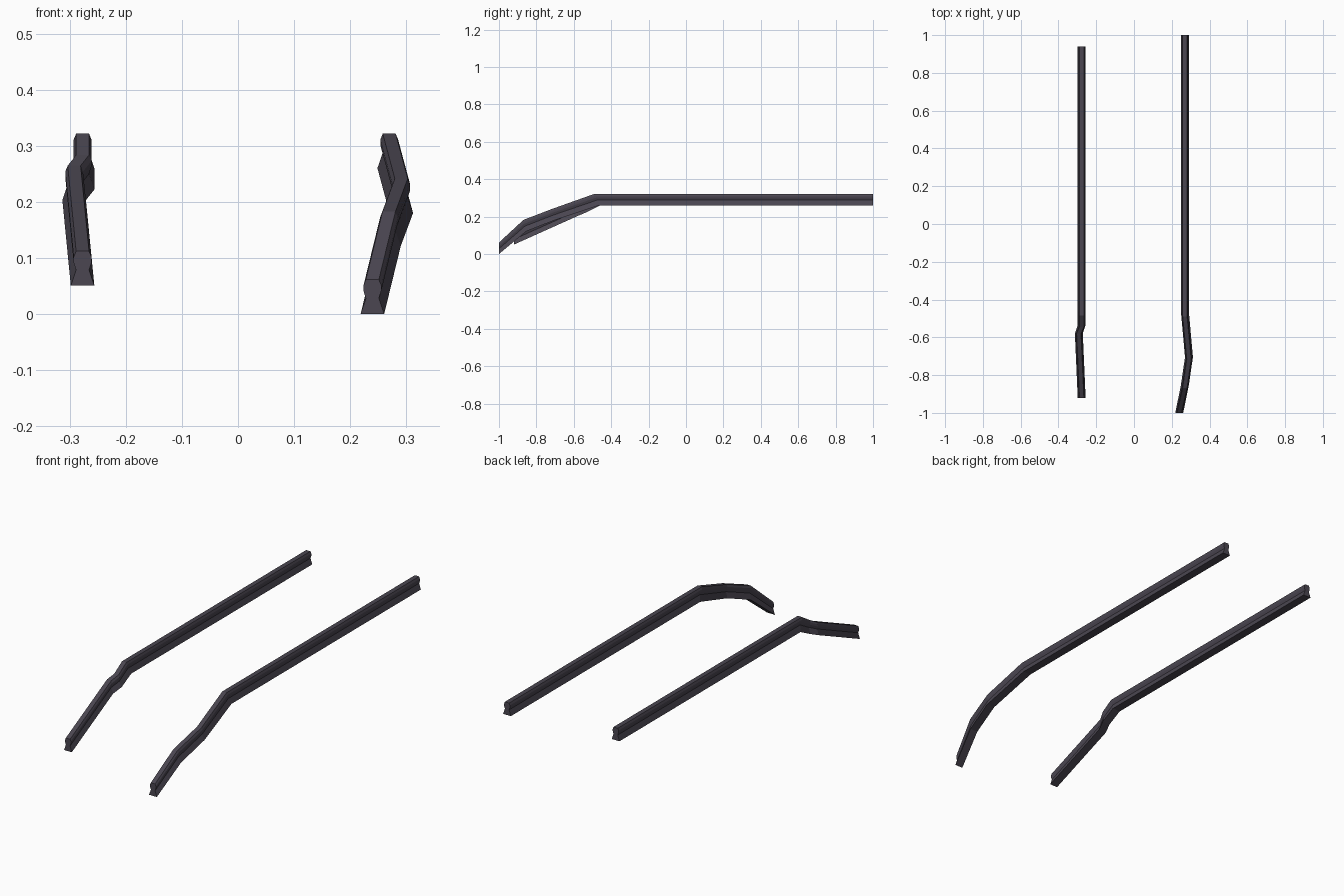
import bpy, bmesh

if "Cube" in bpy.data.objects:
    bpy.data.objects.remove(bpy.data.objects["Cube"])

mat = bpy.data.materials.new("dark iron")
mat.diffuse_color = (0.07, 0.062, 0.083, 1)
mat.use_nodes = True
mat.node_tree.nodes["Principled BSDF"].inputs["Base Color"].default_value = mat.diffuse_color

# Half cross-section of a rail: (half width, height), foot to head
HALF = [(0.021, 0.0), (0.0115, 0.028), (0.0158, 0.041), (0.0158, 0.051), (0.0115, 0.0615)]
PROFILE = HALF + [(-x, z) for x, z in reversed(HALF)]
HEIGHT = 0.0615


def rail(name, path):
    """Sweep the profile along (x, y, base z, lean of the top in y) stations."""
    bm = bmesh.new()
    rings = [[bm.verts.new((x + px, y + lean * pz / HEIGHT, z + pz)) for px, pz in PROFILE]
             for x, y, z, lean in path]
    n = len(PROFILE)
    for a, b in zip(rings, rings[1:]):
        for i in range(n):
            j = (i + 1) % n
            bm.faces.new((a[i], a[j], b[j], b[i]))
    bm.faces.new(rings[0])
    bm.faces.new(rings[-1])
    bmesh.ops.recalc_face_normals(bm, faces=bm.faces)
    me = bpy.data.meshes.new(name)
    bm.to_mesh(me)
    bm.free()
    me.materials.append(mat)
    ob = bpy.data.objects.new(name, me)
    bpy.context.collection.objects.link(ob)


# Left rail with a short sideways kink
rail("left_rail", [
    (-0.277, 0.94, 0.26, 0), (-0.277, -0.46, 0.26, -0.025),
    (-0.277, -0.535, 0.222, -0.01), (-0.292, -0.58, 0.203, 0),
    (-0.277, -0.92, 0.0505, 0)])

# Right rail bent outward, then down and inward
rail("right_rail", [
    (0.2695, 1.0, 0.26, 0), (0.2695, -0.465, 0.26, -0.025),
    (0.291, -0.705, 0.18, -0.01), (0.269, -0.855, 0.121, -0.014),
    (0.2395, -1.0, 0.0, 0)])
